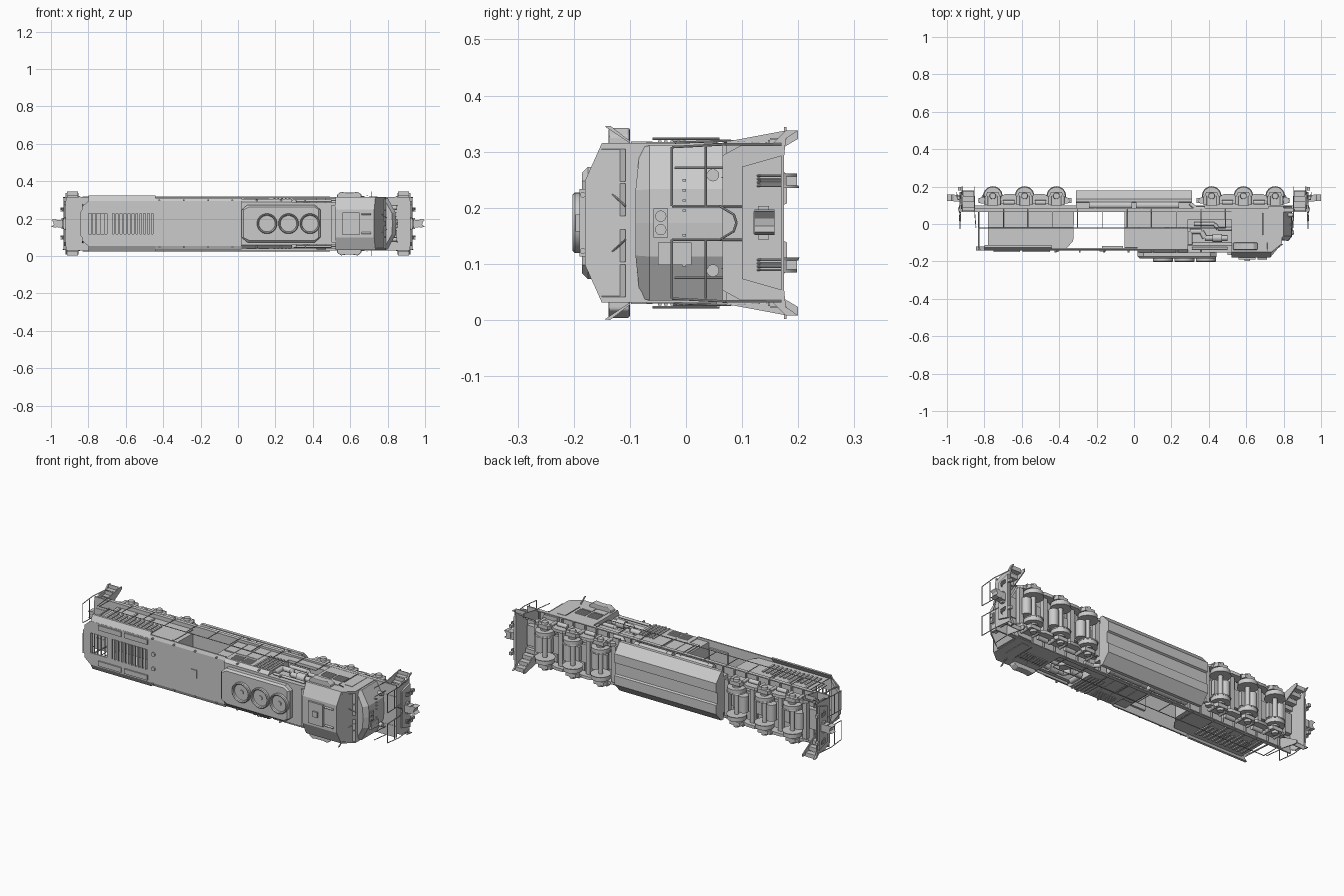
import bpy, bmesh, math
from mathutils import Matrix, Vector

# Built upright (x length, y width, z height), then laid on its side with the roof facing -y
LAY = Matrix.Translation((0, 0.2, 0.173)) @ Matrix.Rotation(math.pi / 2, 4, 'X')


def box(bm, x0, x1, y0, y1, z0, z1):
    m = Matrix.Translation(((x0 + x1) / 2, (y0 + y1) / 2, (z0 + z1) / 2)) @ Matrix.Diagonal((x1 - x0, y1 - y0, z1 - z0, 1))
    bmesh.ops.create_cube(bm, size=1, matrix=m)


def cyl(bm, a, b, r, r2=None, n=20):
    a, b = Vector(a), Vector(b)
    d = b - a
    m = Matrix.Translation((a + b) / 2) @ d.to_track_quat('Z', 'Y').to_matrix().to_4x4()
    bmesh.ops.create_cone(bm, cap_ends=True, segments=n, radius1=r, radius2=r if r2 is None else r2, depth=d.length, matrix=m)


def rail(bm, pts, r=0.0022, n=8):
    for a, b in zip(pts, pts[1:]):
        cyl(bm, a, b, r, n=n)


def loft(bm, *rings):
    vs = [[bm.verts.new(p) for p in r] for r in rings]
    n = len(vs[0])
    for a, b in zip(vs, vs[1:]):
        for i in range(n):
            bm.faces.new((a[i], a[(i + 1) % n], b[(i + 1) % n], b[i]))
    bm.faces.new(vs[0])
    bm.faces.new(vs[-1])


def prism(bm, pts, axis, a, b):
    f = {'x': lambda p, t: (t, p[0], p[1]), 'y': lambda p, t: (p[0], t, p[1]), 'z': lambda p, t: (p[0], p[1], t)}[axis]
    loft(bm, [f(p, a) for p in pts], [f(p, b) for p in pts])


def sym(half):
    return half + [(-p[0], p[1]) for p in reversed(half)]


def finish(name, bm, flip=None, bevel=0, smooth=False):
    # flip 'y' mirrors to the other side, 'x' to the other end
    for ax in flip or '':
        geo = bmesh.ops.duplicate(bm, geom=bm.verts[:] + bm.edges[:] + bm.faces[:])['geom']
        s = Vector((-1, 1, 1)) if ax == 'x' else Vector((1, -1, 1))
        bmesh.ops.scale(bm, vec=s, verts=[g for g in geo if isinstance(g, bmesh.types.BMVert)])
    bmesh.ops.recalc_face_normals(bm, faces=bm.faces[:])
    bm.transform(LAY)
    me = bpy.data.meshes.new(name)
    bm.to_mesh(me)
    bm.free()
    ob = bpy.data.objects.new(name, me)
    bpy.context.collection.objects.link(ob)
    if bevel:
        m = ob.modifiers.new('bevel', 'BEVEL')
        m.width, m.segments = bevel, 2
    if smooth:
        bpy.ops.object.select_all(action='DESELECT')
        ob.select_set(True)
        bpy.context.view_layer.objects.active = ob
        bpy.ops.object.shade_smooth_by_angle(angle=math.radians(35))
    return ob


new = bmesh.new

# Wheels, axles and motors of both trucks
AX = (0.415, 0.585, 0.755)
bm = new()
for x in AX:
    cyl(bm, (x, 0.066, 0.05), (x, 0.088, 0.05), 0.048, n=32)
    cyl(bm, (x, 0.062, 0.05), (x, 0.067, 0.05), 0.052, 0.05, n=32)
    cyl(bm, (x, 0.088, 0.05), (x, 0.096, 0.05), 0.022)
    cyl(bm, (x, 0, 0.05), (x, 0.066, 0.05), 0.012)
finish('wheels', bm, 'xy', smooth=True)
bm = new()
for x in AX:
    cyl(bm, (x + 0.035, -0.045, 0.06), (x + 0.035, 0.045, 0.06), 0.025)
    box(bm, x - 0.03, x + 0.04, -0.04, 0.04, 0.06, 0.08)
finish('traction_motors', bm, 'x', smooth=True)

# Truck side frames, journals, springs
bm = new()
side = [(0.34, 0.075), (0.36, 0.055), (0.455, 0.055), (0.48, 0.04), (0.53, 0.04), (0.55, 0.055), (0.62, 0.055),
        (0.64, 0.04), (0.69, 0.04), (0.715, 0.055), (0.815, 0.055), (0.835, 0.075), (0.82, 0.09), (0.355, 0.09)]
prism(bm, side, 'y', 0.097, 0.113)
for x in AX:
    prism(bm, [(x - 0.045, 0.07), (x - 0.03, 0.03), (x + 0.03, 0.03), (x + 0.045, 0.07), (x + 0.03, 0.1), (x - 0.03, 0.1)], 'y', 0.1, 0.12)
    cyl(bm, (x, 0.11, 0.05), (x, 0.132, 0.05), 0.019, 0.016)
    for s in (-0.034, 0.034):
        cyl(bm, (x + s, 0.118, 0.05), (x + s, 0.118, 0.098), 0.009, n=12)
for x in (0.5, 0.67):
    cyl(bm, (x - 0.03, 0.12, 0.085), (x + 0.03, 0.12, 0.085), 0.012, n=12)
finish('truck_side_frames', bm, 'xy', smooth=True)
bm = new()
for x in (0.345, 0.5, 0.67, 0.82):
    box(bm, x - 0.012, x + 0.012, -0.1, 0.1, 0.062, 0.088)
box(bm, 0.4, 0.77, -0.05, 0.05, 0.085, 0.12)
finish('truck_bolsters', bm, 'x')

# Fuel tank and air reservoirs
bm = new()
prism(bm, sym([(0.03, 0.03), (0.035, 0.02), (0.085, 0.02), (0.135, 0.065), (0.135, 0.082), (0.1, 0.084), (0.1, 0.122)]), 'x', -0.31, 0.31)
finish('fuel_tank', bm)
bm = new()
for a, b in ((-0.24, -0.01), (0.01, 0.24)):
    cyl(bm, (a, 0.12, 0.1), (b, 0.12, 0.1), 0.02, n=24)
    for x in (a + 0.03, b - 0.03):
        cyl(bm, (x, 0.12, 0.1), (x + 0.006, 0.12, 0.1), 0.0215, n=24)
finish('air_reservoirs', bm, 'y', smooth=True)

# Deck, sill and its underside ribs
bm = new()
box(bm, -0.92, 0.92, -0.143, 0.143, 0.127, 0.135)
box(bm, -0.9, 0.9, -0.055, 0.055, 0.1, 0.128)
for y in (-0.143, 0.138):
    box(bm, -0.85, 0.85, y, y + 0.005, 0.115, 0.135)
for i in range(25):
    x = -0.84 + i * 0.07
    box(bm, x - 0.003, x + 0.003, -0.14, 0.14, 0.117, 0.128)
finish('deck_frame', bm)

# Pilots, stairwells and couplers, same at both ends
bm = new()
plate = sym([(0.12, 0.025), (0.15, 0.022), (0.165, 0.0), (0.165, 0.022), (0.142, 0.045), (0.142, 0.095), (0.12, 0.135)])
prism(bm, plate, 'x', 0.915, 0.923)
prism(bm, sym([(0.12, 0.03), (0.1, 0.1)]), 'x', 0.923, 0.932)
finish('pilot_plates', bm, 'x')
bm = new()
for i in range(4):
    y, z = 0.08 + i * 0.023, 0.108 - i * 0.029
    box(bm, 0.855, 0.914, y, y + 0.022, z, z + 0.004)
    box(bm, 0.855, 0.914, y, y + 0.002, z, z + 0.029)
prism(bm, [(0.075, 0.127), (0.145, 0.127), (0.165, 0.02), (0.165, 0.0), (0.15, 0.0)], 'x', 0.849, 0.854)
finish('boarding_steps', bm, 'xy')
bm = new()
box(bm, 0.925, 0.965, -0.02, 0.02, 0.045, 0.08)
prism(bm, [(0.96, -0.014), (0.96, 0.014), (0.975, 0.024), (1.0, 0.02), (0.988, 0.008), (0.985, -0.006), (1.0, -0.016), (0.975, -0.022)], 'z', 0.042, 0.078)
box(bm, 0.925, 0.945, -0.03, 0.03, 0.052, 0.072)
for s in (-1, 1):
    for k in range(4):
        y = s * (0.066 + k * 0.006)
        rail(bm, [(0.925, y, 0.075), (0.945, y, 0.065), (0.948, y, 0.03)], 0.0022)
    box(bm, 0.925, 0.94, s * 0.075 - 0.008, s * 0.075 + 0.008, 0.002, 0.022)
finish('couplers_and_hoses', bm, 'x')

# End railings and side handrails
bm = new()
rail(bm, [(0.925, 0.14, 0.03), (0.935, 0.14, 0.13), (0.93, 0.135, 0.225)])
rail(bm, [(0.852, 0.143, 0.05), (0.852, 0.146, 0.135), (0.845, 0.143, 0.22)])
rail(bm, [(0.925, 0.03, 0.1), (0.93, 0.03, 0.225), (0.93, 0.135, 0.225)])
rail(bm, [(0.93, 0.03, 0.165), (0.93, 0.135, 0.165)])
rail(bm, [(0.93, 0.03, 0.14), (0.94, 0.015, 0.115), (0.94, 0, 0.11)])
finish('end_railings', bm, 'xy', smooth=True)
bm = new()
xs = [-0.83 + i * 0.132 for i in range(11)]
rail(bm, [(xs[0], 0.146, 0.222), (xs[-1], 0.146, 0.222)])
for x in xs:
    cyl(bm, (x, 0.146, 0.12), (x, 0.146, 0.222), 0.0022, n=8)
finish('side_handrails', bm, 'y', smooth=True)

# Main hood: wide rear part, narrow engine part, roof
bm = new()
full = sym([(0.132, 0.135), (0.132, 0.335), (0.115, 0.352)])
prism(bm, full, 'x', 0.02, 0.29)
prism(bm, sym([(0.128, 0.135), (0.128, 0.325), (0.115, 0.337)]), 'x', -0.05, 0.02)
prism(bm, sym([(0.09, 0.135), (0.09, 0.3), (0.112, 0.315), (0.112, 0.352)]), 'x', 0.29, 0.52)
finish('main_hood', bm)
bm = new()
box(bm, 0.29, 0.52, 0.09, 0.134, 0.135, 0.175)
for k in range(5):
    x = 0.19 + k * 0.02
    box(bm, x, x + 0.01, 0.13, 0.136, 0.19, 0.335)
for x in (0.045, 0.11):
    for k in range(6):
        box(bm, x, x + 0.055, 0.13, 0.135, 0.275 + k * 0.009, 0.28 + k * 0.009)
for x in (-0.04, 0.03, 0.1):
    box(bm, x, x + 0.062, 0.128, 0.134, 0.145, 0.26)
finish('hood_doors_and_louvers', bm, 'y')
bm = new()
rail(bm, [(0.3, 0.115, 0.31), (0.3, 0.115, 0.24), (0.36, 0.115, 0.24), (0.38, 0.115, 0.275), (0.5, 0.115, 0.275)], 0.014, 16)
rail(bm, [(0.32, 0.115, 0.2), (0.43, 0.115, 0.2), (0.45, 0.115, 0.225), (0.52, 0.115, 0.225)], 0.01, 16)
cyl(bm, (0.42, 0.115, 0.275), (0.47, 0.115, 0.275), 0.022)
rail(bm, [(0.31, 0.122, 0.33), (0.5, 0.122, 0.33)], 0.007, 12)
# Brake pipe dropping to the truck
rail(bm, [(0.3, 0.125, 0.09), (0.33, 0.128, 0.115), (0.38, 0.128, 0.115)], 0.01, 12)
finish('exposed_pipes', bm, 'y', smooth=True)

# Mid-section roof panel over the open bay
bm = new()
prism(bm, sym([(0.138, 0.328), (0.138, 0.336), (0.12, 0.343)]), 'x', -0.44, 0.02)
box(bm, -0.185, -0.15, -0.022, 0.022, 0.343, 0.348)
for y in (-0.04, 0.04):
    cyl(bm, (-0.415, y, 0.34), (-0.415, y, 0.35), 0.011)
box(bm, -0.17, -0.06, -0.1, 0.1, 0.317, 0.33)
finish('mid_roof', bm)
bm = new()
for i in range(7):
    x = -0.42 + i * 0.13
    cyl(bm, (x, 0.125, 0.338), (x, 0.125, 0.352), 0.005, n=10)
finish('lifting_eyes', bm, 'y')

# Raised fan housing and three fans
bm = new()
ring = lambda i, z: [(0.02 + i, -0.075, z), (0.05 + i, -0.1 + i, z), (0.41, -0.1 + i, z), (0.44 - i, -0.075, z),
                     (0.44 - i, 0.075, z), (0.41, 0.1 - i, z), (0.05 + i, 0.1 - i, z), (0.02 + i, 0.075, z)]
loft(bm, ring(0, 0.345), ring(0, 0.375), ring(0.01, 0.385))
finish('fan_housing', bm)
bm = new()
for x in (0.155, 0.27, 0.385):
    n = 40
    prof = [(0.054, 0.38), (0.054, 0.398), (0.05, 0.402), (0.045, 0.398), (0.043, 0.388)]
    vs = [[bm.verts.new((x + r * math.cos(k * math.tau / n), r * math.sin(k * math.tau / n), z)) for k in range(n)] for r, z in prof]
    for a, b in zip(vs, vs[1:]):
        for k in range(n):
            bm.faces.new((a[k], a[(k + 1) % n], b[(k + 1) % n], b[k]))
    cyl(bm, (x, 0, 0.384), (x, 0, 0.389), 0.044, n=n)
    cyl(bm, (x, 0, 0.389), (x, 0, 0.394), 0.012)
finish('roof_fans', bm, smooth=True)

# Rear equipment box and flared radiator roof with openings
bm = new()
for y in (0.118, -0.122):
    prism(bm, [(-0.78, 0.135), (-0.32, 0.135), (-0.325, 0.29), (-0.36, 0.33), (-0.78, 0.33)], 'y', y, y + 0.004)
prism(bm, [(-0.44, 0.135), (-0.32, 0.135), (-0.325, 0.28), (-0.36, 0.325), (-0.44, 0.325)], 'y', -0.1, 0.1)
finish('radiator_walls', bm)
bm = new()
for k in range(12):
    x = -0.76 + k * 0.026
    box(bm, x, x + 0.011, 0.12, 0.128, 0.2 if k % 4 else 0.15, 0.3)
finish('radiator_side_slats', bm, 'y')
bm = new()
prism(bm, [(-0.81, 0.055), (-0.44, 0.055), (-0.44, 0.12), (-0.8, 0.12), (-0.835, 0.09), (-0.835, 0.055)], 'z', 0.335, 0.343)
loft(bm, [(-0.8, 0.118, 0.343), (-0.8, 0.15, 0.325), (-0.8, 0.15, 0.312), (-0.8, 0.118, 0.332)],
     [(-0.44, 0.118, 0.343), (-0.44, 0.15, 0.325), (-0.44, 0.15, 0.312), (-0.44, 0.118, 0.332)])
for x in (-0.75, -0.59):
    box(bm, x, x + 0.14, 0.085, 0.112, 0.343, 0.35)
finish('radiator_wings', bm, 'y')
bm = new()
for a, b in ((-0.845, -0.8), (-0.7, -0.67), (-0.455, -0.44)):
    box(bm, a, b, -0.056, 0.056, 0.335, 0.343)
for k in range(10):
    box(bm, -0.662 + k * 0.021, -0.651 + k * 0.021, -0.056, 0.056, 0.337, 0.346)
for k in range(4):
    box(bm, -0.783 + k * 0.022, -0.779 + k * 0.022, -0.056, 0.056, 0.335, 0.341)
loft(bm, [(-0.845, -0.06, 0.343), (-0.845, 0.06, 0.343), (-0.845, 0.06, 0.32), (-0.845, -0.06, 0.32)],
     [(-0.8, -0.12, 0.343), (-0.8, 0.12, 0.343), (-0.8, 0.12, 0.32), (-0.8, -0.12, 0.32)])
finish('radiator_roof_grille', bm)
bm = new()
rail(bm, [(-0.83, 0.09, 0.33), (-0.83, 0.1, 0.135)], 0.004)
finish('rear_roof_posts', bm, 'y')

# Cab with slanted roof
bm = new()
cabx = lambda x, z: [(x, y, h) for y, h in sym([(0.142, 0.135), (0.142, z), (0.142, z + 0.045), (0.075, z + 0.075)])]
loft(bm, cabx(0.52, 0.305), cabx(0.72, 0.305), [(0.79 if h < 0.31 else 0.735 if h < 0.36 else 0.728, y, h) for _, y, h in cabx(0, 0.305)])
finish('cab', bm)

# Nose with a chevron front
bm = new()
plan = [(0.72, 0.14), (0.8, 0.138), (0.842, 0.06), (0.846, 0), (0.842, -0.06), (0.8, -0.138), (0.72, -0.14)]
loft(bm, [(x, y, 0.105) for x, y in plan], [(x, y, 0.265) for x, y in plan],
     [(x - (0.02 if x > 0.75 else 0), y * 0.97, 0.29 if abs(y) < 0.1 else 0.282) for x, y in plan])
finish('nose', bm)

# Windshield frames lying on the slanted front
bm = new()
on = lambda y, h, d: (0.79 - (h - 0.305) * 1.22 + d, y, h)
for a, b in ((0.012, 0.07), (0.074, 0.132)):
    quad = [(a, 0.308), (b, 0.308), (b, 0.35 if b > 0.1 else 0.362), (a, 0.362)]
    loft(bm, [on(y, h, -0.01) for y, h in quad], [on(y, h, 0.005) for y, h in quad])
rail(bm, [on(0.03, 0.308, 0.008), on(0.055, 0.335, 0.008)], 0.0018)
finish('windshields', bm, 'y')

# Cab fittings: roof box, vents, side windows, awnings, mirrors
bm = new()
box(bm, 0.56, 0.65, -0.06, 0.06, 0.375, 0.39)
box(bm, 0.59, 0.62, -0.015, 0.015, 0.39, 0.397)
box(bm, 0.5, 0.53, -0.1, 0.1, 0.34, 0.365)
for x in (0.69, 0.71):
    for y in (-0.05, 0.05):
        cyl(bm, (x - 0.03, y, 0.384), (x, y, 0.384), 0.005, n=12)
finish('cab_roof_equipment', bm)
bm = new()
prism(bm, [(0.53, 0.135), (0.53, 0.155), (0.55, 0.17), (0.575, 0.166), (0.615, 0.166), (0.64, 0.17), (0.66, 0.155), (0.66, 0.135)], 'z', 0.3, 0.338)
finish('side_window_awnings', bm, 'y', bevel=0.004)
bm = new()
for x in (0.54, 0.615):
    box(bm, x, x + 0.062, 0.14, 0.145, 0.26, 0.298)
    for k in range(5):
        box(bm, x, x + 0.062, 0.14, 0.147, 0.2 + k * 0.011, 0.206 + k * 0.011)
box(bm, 0.7, 0.745, 0.138, 0.144, 0.145, 0.27)
loft(bm, [(0.71, 0.142, 0.3), (0.715, 0.142, 0.3), (0.715, 0.172, 0.345), (0.71, 0.172, 0.345)],
     [(0.71, 0.146, 0.3), (0.715, 0.146, 0.3), (0.715, 0.173, 0.335), (0.71, 0.173, 0.335)])
rail(bm, [(0.69, 0.15, 0.14), (0.69, 0.15, 0.26)])
finish('cab_side_details', bm, 'y')

# Nose details: headlight, door, ditch lights, grab irons
bm = new()
box(bm, 0.83, 0.851, -0.026, 0.026, 0.232, 0.258)
for y in (-0.012, 0.012):
    cyl(bm, (0.848, y, 0.245), (0.855, y, 0.245), 0.01)
box(bm, 0.83, 0.849, -0.075, -0.035, 0.19, 0.25)
for y in (-0.085, 0.085):
    cyl(bm, (0.81, y, 0.152), (0.85, y, 0.152), 0.011)
finish('nose_lights_and_door', bm, smooth=True)
bm = new()
rail(bm, [(0.85, 0.098, 0.22), (0.855, 0.098, 0.125), (0.855, 0.03, 0.11)])
for k in range(4):
    box(bm, 0.825, 0.85, 0.02 + k * 0.018, 0.024 + k * 0.018, 0.2, 0.206)
finish('nose_grab_irons', bm, 'y')
